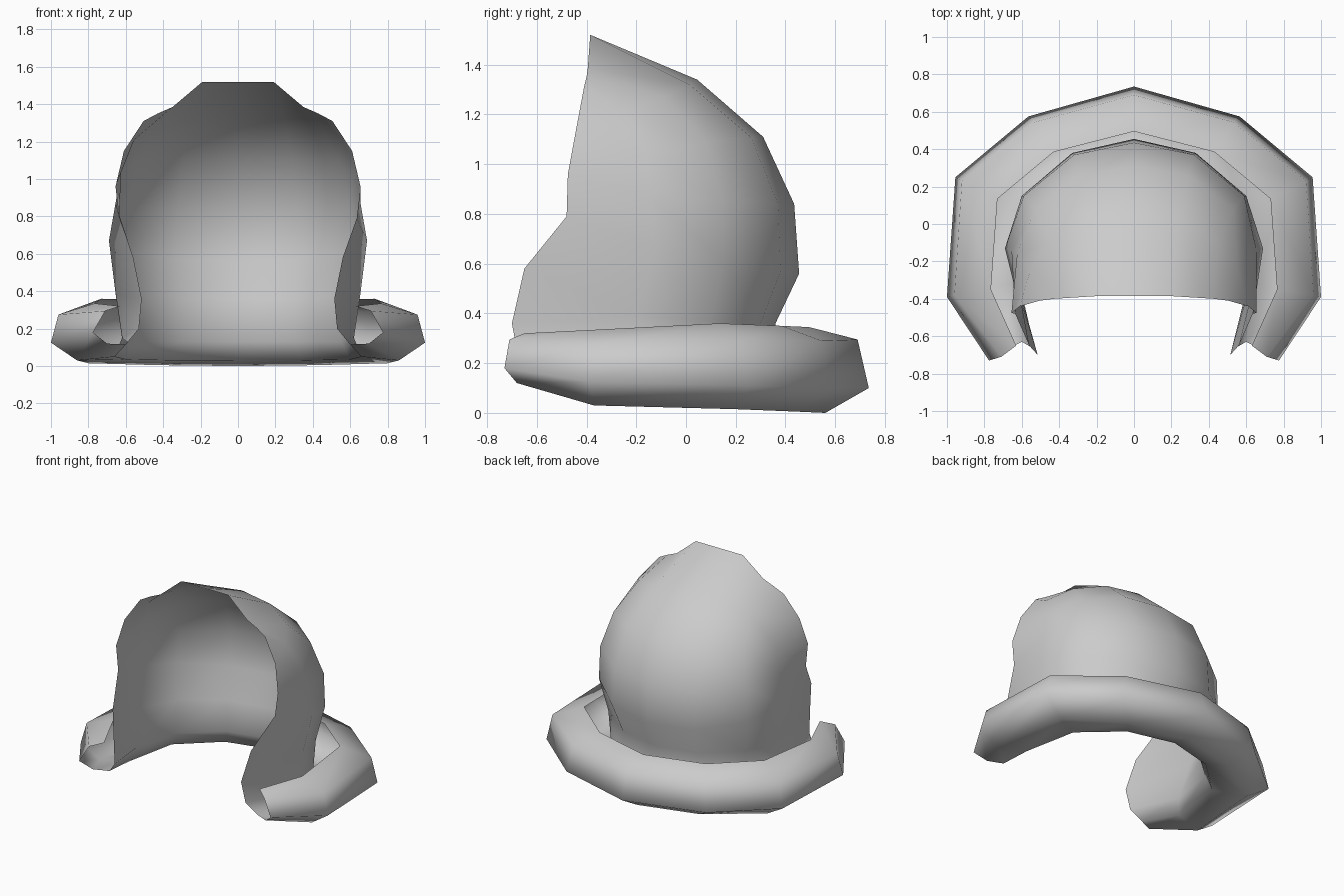
import bpy, bmesh
from math import radians


def sheet(name, rows):
    """Grid surface from half-rows (back centre -> front edge), mirrored in x."""
    bm = bmesh.new()
    grid = []
    for row in rows:
        full = [(-x, y, z) for x, y, z in reversed(row[1:])] + row
        grid.append([bm.verts.new(p) for p in full])
    for a, b in zip(grid, grid[1:]):
        for i in range(len(a) - 1):
            bm.faces.new((a[i], b[i], b[i + 1], a[i + 1]))
    # Outside faces point away from the head
    bmesh.ops.recalc_face_normals(bm, faces=bm.faces)
    bm.normal_update()
    mid = max(bm.faces, key=lambda f: f.calc_center_median().y)
    if mid.normal.y < 0:
        bmesh.ops.reverse_faces(bm, faces=bm.faces)
    me = bpy.data.meshes.new(name)
    bm.to_mesh(me)
    bm.free()
    ob = bpy.data.objects.new(name, me)
    bpy.context.collection.objects.link(ob)
    bpy.ops.object.select_all(action='DESELECT')
    ob.select_set(True)
    bpy.context.view_layer.objects.active = ob
    bpy.ops.object.shade_smooth_by_angle(angle=radians(120))
    return ob


# Collar: open inner lip, over the top, down the outside and under
collar = [
    [(0, .495, .345), (.43, .385, .35), (.73, .135, .36), (.765, -.35, .335), (.63, -.65, .32)],
    [(0, .69, .295), (.53, .545, .29), (.92, .23, .29), (.96, -.38, .275), (.71, -.71, .295)],
    [(0, .735, .10), (.565, .575, .10), (.955, .25, .11), (1.0, -.39, .125), (.775, -.73, .18)],
    [(0, .56, 0), (.43, .45, .005), (.80, .20, .015), (.86, -.37, .03), (.70, -.68, .12)],
]

# Hood shell, from the shared lower edge up to the peaked front rim
hood = [
    [(0, .42, .03), (.34, .335, .03), (.60, .09, .035), (.66, -.32, .05), (.60, -.63, .115)],
    [(0, .37, .13), (.30, .30, .13), (.55, .08, .13), (.62, -.28, .15), (.53, -.67, .20)],
    [(0, .36, .36), (.30, .30, .36), (.56, .10, .37), (.655, -.20, .39), (.515, -.70, .36)],
    [(0, .455, .56), (.33, .38, .57), (.60, .15, .61), (.69, -.13, .67), (.56, -.65, .58)],
    [(0, .435, .84), (.32, .37, .84), (.59, .15, .85), (.655, -.14, .87), (.635, -.48, .79)],
    [(0, .31, 1.11), (.29, .26, 1.11), (.53, .08, 1.09), (.625, -.16, 1.04), (.655, -.475, .96)],
    [(0, .045, 1.34), (.25, .015, 1.32), (.45, -.09, 1.27), (.555, -.25, 1.21), (.61, -.44, 1.15)],
    [(0, -.385, 1.52), (.19, -.385, 1.52), (.35, -.395, 1.385), (.43, -.40, 1.35), (.505, -.41, 1.31)],
]

sheet("hood_with_rolled_collar", collar + hood)
